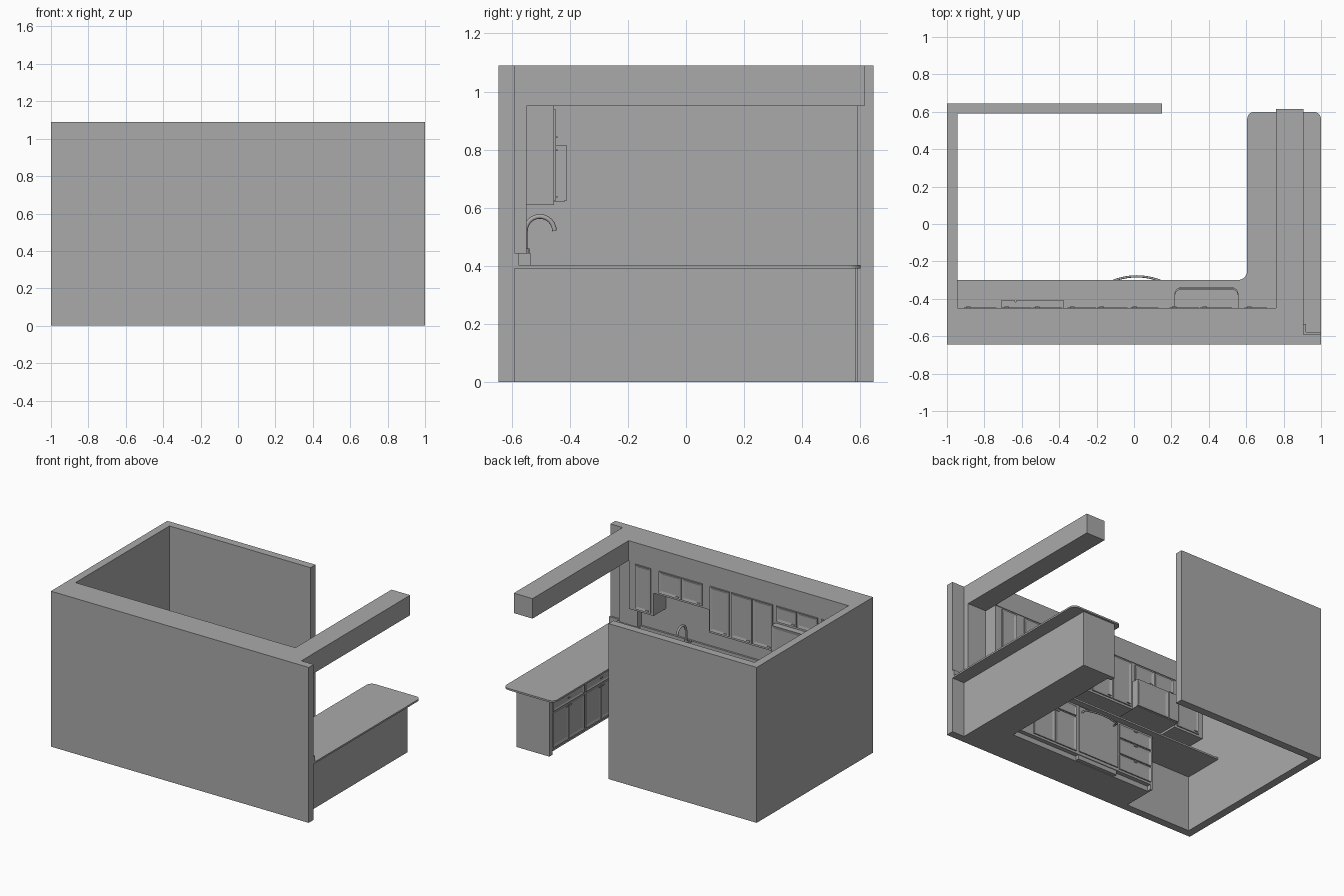
import bpy, bmesh, math
from mathutils import Vector

if "Cube" in bpy.data.objects:
    bpy.data.objects.remove(bpy.data.objects["Cube"], do_unlink=True)

grey = bpy.data.materials.new("plain_grey")
grey.use_nodes = True
grey.diffuse_color = (0.4, 0.4, 0.4, 1)
grey.node_tree.nodes["Principled BSDF"].inputs["Base Color"].default_value = (0.4, 0.4, 0.4, 1)


def finish(name, bm):
    bmesh.ops.recalc_face_normals(bm, faces=bm.faces[:])
    me = bpy.data.meshes.new(name)
    bm.to_mesh(me)
    bm.free()
    me.materials.append(grey)
    ob = bpy.data.objects.new(name, me)
    bpy.context.collection.objects.link(ob)
    return ob


def box_bm(x, y, z):
    bm = bmesh.new()
    bmesh.ops.create_cube(bm, size=1)
    for v in bm.verts:
        v.co = [(a + b) / 2 + c * (b - a) for (a, b), c in zip((x, y, z), v.co)]
    return bm


def box(name, x, y, z):
    return finish(name, box_bm(x, y, z))


def prism(name, corners, z0, z1, steps=8):
    """Extruded outline with right-angle corners given as (x, y, fillet radius)."""
    pts = []
    for i, (x, y, r) in enumerate(corners):
        p = Vector((x, y))
        if r == 0:
            pts.append(p)
            continue
        u = (Vector(corners[i - 1][:2]) - p).normalized()
        v = (Vector(corners[(i + 1) % len(corners)][:2]) - p).normalized()
        for k in range(steps + 1):
            t = math.pi / 2 * k / steps
            pts.append(p + r * (u + v) - r * (u * math.sin(t) + v * math.cos(t)))
    bm = bmesh.new()
    base = bm.faces.new([bm.verts.new((p.x, p.y, z0)) for p in pts])
    top = bmesh.ops.extrude_face_region(bm, geom=[base])
    moved = [g for g in top["geom"] if isinstance(g, bmesh.types.BMVert)]
    bmesh.ops.translate(bm, verts=moved, vec=(0, 0, z1 - z0))
    return finish(name, bm)


def front(name, side, plane, a, b, z0, z1, frame=0.02, knob=None):
    """Door or drawer front with a sunk panel; side 'y' faces +y, side 'x' faces -x."""
    def place(lo, hi, d0, d1, za, zb):
        if side == "y":
            return (lo, hi), (plane + d0, plane + d1), (za, zb)
        return (plane - d1, plane - d0), (lo, hi), (za, zb)
    out = Vector((0, 1, 0)) if side == "y" else Vector((-1, 0, 0))
    bm = box_bm(*place(a, b, 0, 0.008, z0, z1))
    bmesh.ops.recalc_face_normals(bm, faces=bm.faces[:])
    if frame:
        face = [f for f in bm.faces if f.normal.dot(out) > 0.9]
        bmesh.ops.inset_individual(bm, faces=face, thickness=frame, depth=-0.005)
    finish(name, bm)
    if knob:
        c, z = knob
        box(name + "_handle", *place(c - 0.012, c + 0.012, 0.008, 0.013, z - 0.003, z + 0.003))


def cut(target, cutter):
    mod = target.modifiers.new("cut", "BOOLEAN")
    mod.operation, mod.solver, mod.object = "DIFFERENCE", "EXACT", cutter
    bpy.context.view_layer.objects.active = target
    bpy.ops.object.modifier_apply(modifier=mod.name)


def tube(name, pts, radius):
    cu = bpy.data.curves.new(name, "CURVE")
    cu.dimensions, cu.bevel_depth, cu.bevel_resolution = "3D", radius, 2
    cu.use_fill_caps = True
    sp = cu.splines.new("POLY")
    sp.points.add(len(pts) - 1)
    for p, co in zip(sp.points, pts):
        p.co = (*co, 1)
    cu.materials.append(grey)
    ob = bpy.data.objects.new(name, cu)
    bpy.context.collection.objects.link(ob)


# Walls, overhead beam and soffit
H = 1.09
box("front_wall", (-1, 1), (-0.645, -0.59), (0, H))
box("side_wall", (-1, -0.945), (-0.59, 0.59), (0, H))
box("back_wall", (-1, 0.15), (0.59, 0.645), (0, H))
box("beam", (0.76, 0.905), (-0.59, 0.615), (0.95, H))
box("soffit", (-0.945, 0.76), (-0.59, -0.45), (0.95, H))
box("wall_stub", (0.76, 0.905), (-0.59, -0.55), (0.4, 0.95))

# Counter top and base cabinets
counter = prism("counter_top", [(-0.945, -0.59, 0), (1, -0.59, 0), (1, 0.6, 0.04),
                                (0.605, 0.6, 0.04), (0.605, -0.3, 0.05), (-0.945, -0.3, 0)], 0.39, 0.402)
KICK = 0.035
run = box("base_run", (-0.44, 0.65), (-0.59, -0.345), (KICK, 0.39))
box("base_run_plinth", (-0.44, 0.68), (-0.59, -0.375), (0, KICK))
box("base_run_end", (-0.44, -0.425), (-0.59, -0.345), (0, KICK))
box("peninsula_base", (0.65, 0.905), (-0.59, 0.585), (KICK, 0.39))
box("peninsula_plinth", (0.68, 0.905), (-0.59, 0.55), (0, KICK))
box("peninsula_end", (0.65, 0.905), (0.55, 0.585), (0, KICK))

# Sink recess
basin = prism("sink_cutter", [(0.22, -0.54, 0.03), (0.555, -0.54, 0.03),
                              (0.555, -0.345 + 0.003, 0.03), (0.22, -0.342, 0.03)], 0.3, 0.45)
cut(counter, basin)
bpy.data.objects.remove(basin, do_unlink=True)
basin = prism("basin_cutter", [(0.22, -0.54, 0.03), (0.555, -0.54, 0.03),
                               (0.555, -0.352, 0.03), (0.22, -0.352, 0.03)], 0.3, 0.45)
cut(run, basin)
bpy.data.objects.remove(basin, do_unlink=True)

# Backsplash strips, wrapping the wall stub
box("backsplash", (-0.945, 0.76), (-0.59, -0.577), (0.402, 0.445))
box("backsplash_outer", (0.905, 1), (-0.59, -0.577), (0.402, 0.445))
box("backsplash_stub", (0.75, 0.92), (-0.55, -0.535), (0.402, 0.445))
box("backsplash_stub_end", (0.905, 0.92), (-0.577, -0.55), (0.402, 0.445))

# Upper cabinets: x range, bottom height, number of doors
uppers = [("corner", 0.57, 0.76, 0.61, [(0.59, 0.71)]),
          ("sink", 0.14, 0.57, 0.77, [(0.19, 0.347), (0.353, 0.525)]),
          ("middle", -0.37, 0.14, 0.61, [(-0.355, -0.203), (-0.197, -0.035), (-0.02, 0.13)]),
          ("microwave", -0.715, -0.37, 0.815, [(-0.705, -0.548), (-0.542, -0.385)]),
          ("far", -0.945, -0.715, 0.61, [(-0.91, -0.735)])]
for name, x0, x1, z0, doors in uppers:
    box(name + "_upper_cabinet", (x0, x1), (-0.59, -0.455), (z0, 0.95))
    for a, b in doors:
        front(name + "_upper_door", "y", -0.455, a, b, z0 + 0.015, 0.938,
              0.025, (a + 0.025, z0 + 0.028))

# Microwave
box("microwave", (-0.71, -0.375), (-0.59, -0.418), (0.62, 0.815))
front("microwave_door", "y", -0.418, -0.63, -0.375, 0.625, 0.815, 0.03)
front("microwave_controls", "y", -0.418, -0.71, -0.635, 0.625, 0.815, 0)

# Drawer stack
for z0, z1 in ((0.05, 0.155), (0.165, 0.27), (0.28, 0.375)):
    front("drawer_front", "y", -0.345, -0.425, -0.165, z0, z1, 0.018, (-0.295, z1 - 0.01))

# Dishwasher with a bowed handle
front("dishwasher_front", "y", -0.345, -0.15, 0.165, 0.055, 0.382, 0)
box("dishwasher_kick", (-0.15, 0.165), (-0.375, -0.35), (0.005, 0.05))
bow = [(0.015 + 0.13 * t / 8, -0.28 - 0.025 * (t / 8) ** 2, 0.345) for t in range(-8, 9)]
tube("dishwasher_handle", [(-0.115, -0.34, 0.345)] + bow + [(0.145, -0.34, 0.345)], 0.006)

# Sink cabinet and peninsula cabinets: a drawer front above two doors
def cupboard(name, side, plane, a, b):
    m = (a + b) / 2
    front(name + "_drawer", side, plane, a, b, 0.305, 0.375, 0.015, (m, 0.34))
    front(name + "_door", side, plane, a, m - 0.003, 0.05, 0.295, 0.025, (m - 0.017, 0.283))
    front(name + "_door", side, plane, m + 0.003, b, 0.05, 0.295, 0.025, (m + 0.017, 0.283))

cupboard("sink_cabinet", "y", -0.345, 0.19, 0.54)
cupboard("peninsula_outer", "x", 0.65, 0.21, 0.55)
cupboard("peninsula_inner", "x", 0.65, -0.15, 0.19)

# Gooseneck faucet
arc = [(0.387, -0.503 - 0.05 * math.cos(math.pi * k / 12), 0.52 + 0.05 * math.sin(math.pi * k / 12))
       for k in range(13)]
tube("faucet", [(0.387, -0.553, 0.4)] + arc, 0.008)
tube("faucet_base", [(0.387, -0.553, 0.4), (0.387, -0.553, 0.46)], 0.014)
tube("faucet_lever", [(0.387, -0.553, 0.44), (0.345, -0.553, 0.455)], 0.006)
